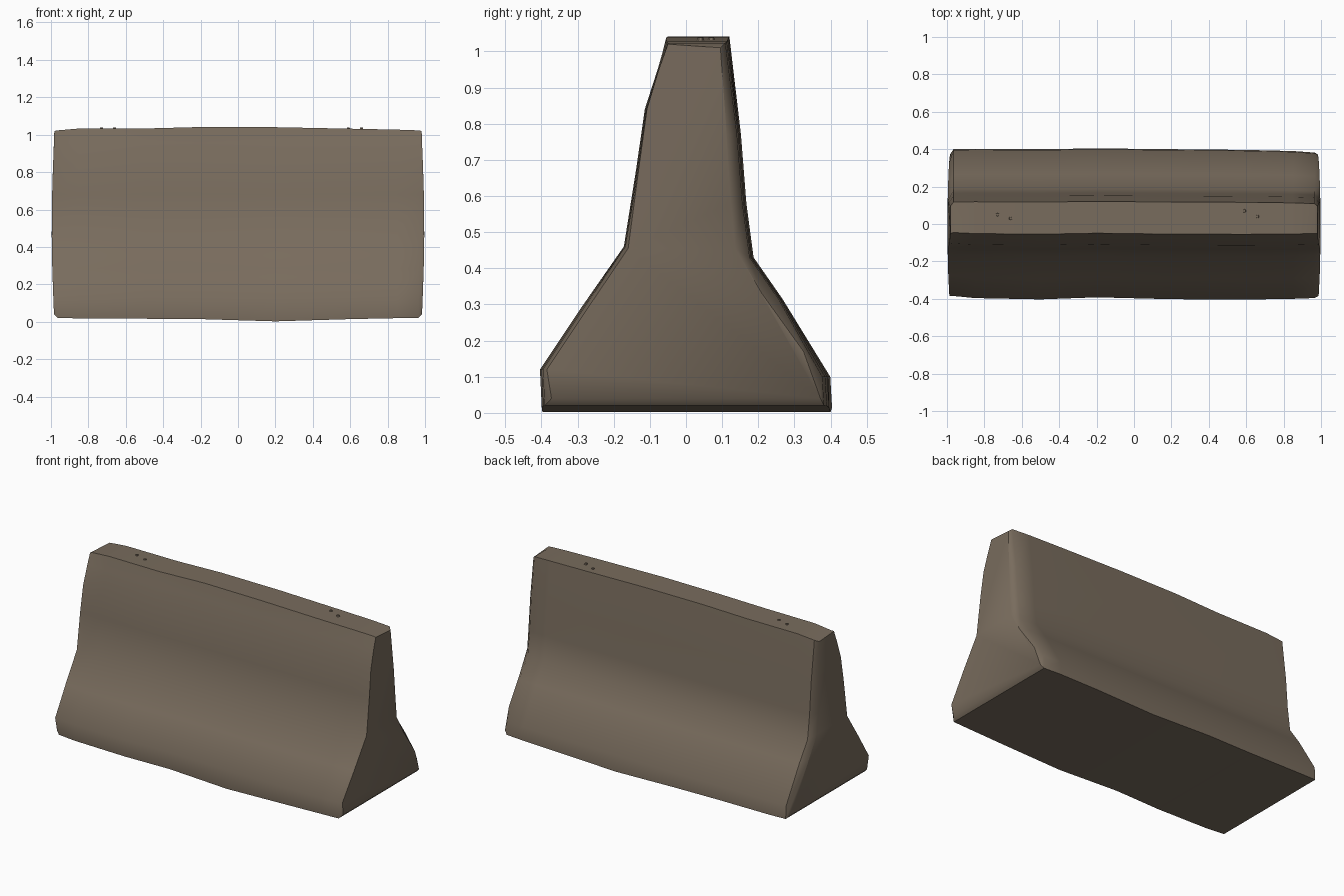
import bpy, bmesh, math

if "Cube" in bpy.data.objects:
    bpy.data.objects.remove(bpy.data.objects["Cube"])

concrete = bpy.data.materials.new("weathered_concrete")
concrete.diffuse_color = (0.19, 0.15, 0.11, 1)
concrete.use_nodes = True
concrete.node_tree.nodes["Principled BSDF"].inputs["Base Color"].default_value = concrete.diffuse_color

# Cross-section (y, z), from the front foot over the top to the back foot
PROFILE = [(-0.395, 0.02), (-0.40, 0.12), (-0.29, 0.285), (-0.17, 0.46), (-0.135, 0.68),
           (-0.112, 0.84), (-0.075, 0.955), (-0.053, 1.035), (0.118, 1.035), (0.15, 0.77),
           (0.165, 0.58), (0.185, 0.43), (0.265, 0.315), (0.395, 0.10), (0.40, 0.02)]
# The same section, worn back at the end faces
END = [(-0.372, 0.04), (-0.385, 0.12), (-0.275, 0.285), (-0.16, 0.455), (-0.13, 0.68),
       (-0.108, 0.84), (-0.075, 0.95), (-0.05, 1.02), (0.095, 1.01), (0.113, 0.77),
       (0.124, 0.58), (0.136, 0.455), (0.21, 0.33), (0.325, 0.17), (0.372, 0.04)]
# Stations along the length: x, top lift, foot drop, front shift, back shift
STATIONS = [(-0.965, -0.012, 0.000, 0.015, 0.000), (-0.85, -0.002, 0.002, 0.004, 0.002),
            (-0.50, -0.002, 0.004, -0.003, 0.000), (-0.20, 0.006, 0.006, 0.008, 0.004),
            (0.20, 0.005, 0.018, -0.002, 0.000), (0.60, -0.003, 0.006, -0.004, -0.004),
            (0.85, -0.008, 0.001, 0.000, -0.010), (0.965, -0.012, 0.000, 0.004, -0.018)]


def make_object(name, bm, angle=45):
    bmesh.ops.recalc_face_normals(bm, faces=bm.faces)
    mesh = bpy.data.meshes.new(name)
    bm.to_mesh(mesh)
    bm.free()
    mesh.materials.append(concrete)
    obj = bpy.data.objects.new(name, mesh)
    bpy.context.collection.objects.link(obj)
    bpy.ops.object.select_all(action='DESELECT')
    obj.select_set(True)
    bpy.context.view_layer.objects.active = obj
    bpy.ops.object.shade_smooth_by_angle(angle=math.radians(angle))
    return obj


# Barrier body: uneven rings lofted along x, with bevelled ends
bm = bmesh.new()


def end_ring(side):
    # End faces bulge outward a little at mid height
    return [bm.verts.new((side * (0.982 + 0.014 * math.sin(math.pi * min(z, 1))), y, z))
            for y, z in END]


rings = [end_ring(-1)]
for x, lift, drop, front, back in STATIONS:
    ring = []
    for y, z in PROFILE:
        dz = lift if z > 1 else -drop if z < 0.05 else 0
        weight = 1 if z < 0.3 else 0.5
        ring.append(bm.verts.new((x, y + weight * (front if y < 0 else back), z + dz)))
    rings.append(ring)
rings.append(end_ring(1))
count = len(PROFILE)
for a, b in zip(rings, rings[1:]):
    for i in range(count):
        j = (i + 1) % count
        bm.faces.new((a[i], a[j], b[j], b[i]))
bm.faces.new(rings[0])
bm.faces.new(rings[-1])
make_object("barrier_body", bm)

# Small anchor stubs on the top surface
for k, (x, y) in enumerate([(-0.73, 0.05), (-0.66, 0.03), (0.59, 0.07), (0.66, 0.04)]):
    bm = bmesh.new()
    bmesh.ops.create_cone(bm, cap_ends=True, segments=6, radius1=0.01, radius2=0.008, depth=0.008)
    bmesh.ops.translate(bm, verts=bm.verts, vec=(x, y, 1.034))
    make_object("anchor_stub_%d" % (k + 1), bm, 30)
